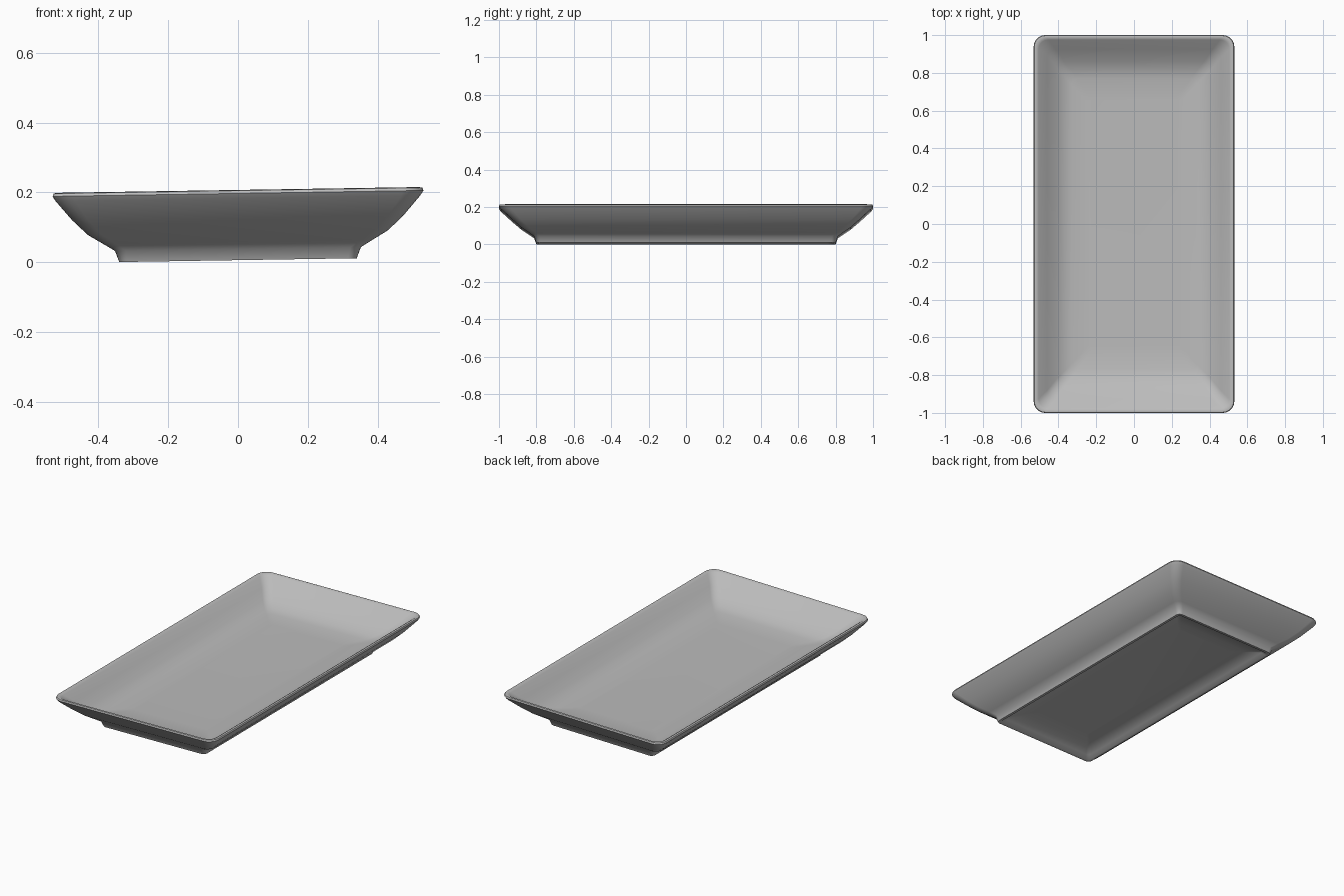
import bpy, bmesh, math

if "Cube" in bpy.data.objects:
    bpy.data.objects.remove(bpy.data.objects["Cube"], do_unlink=True)

# Glazed grey ceramic
glaze = bpy.data.materials.new("grey_glaze")
glaze.use_nodes = True
GREY = (0.5, 0.5, 0.5, 1)
glaze.diffuse_color = GREY
glaze.node_tree.nodes["Principled BSDF"].inputs["Base Color"].default_value = GREY

CORNER_STEPS = 5


def ring(bm, hx, hy, z, radius):
    """Rounded rectangle, leaning slightly upward toward the left side."""
    verts = []
    for q, (sx, sy) in enumerate([(1, 1), (-1, 1), (-1, -1), (1, -1)]):
        for i in range(CORNER_STEPS + 1):
            a = math.pi / 2 * (q + i / CORNER_STEPS)
            x = sx * (hx - radius) + radius * math.cos(a)
            y = sy * (hy - radius) + radius * math.sin(a)
            verts.append(bm.verts.new((x, y, z + 0.016 * x)))
    return verts


def loft(name, sections):
    """Skin a closed solid through the rings, capping both ends."""
    bm = bmesh.new()
    rings = [ring(bm, *s) for s in sections]
    n = len(rings[0])
    for lower, upper in zip(rings, rings[1:]):
        for i in range(n):
            j = (i + 1) % n
            bm.faces.new((lower[i], lower[j], upper[j], upper[i]))
    bm.faces.new(rings[0][::-1])
    bm.faces.new(rings[-1])
    bmesh.ops.recalc_face_normals(bm, faces=bm.faces)
    mesh = bpy.data.meshes.new(name)
    bm.to_mesh(mesh)
    bm.free()
    obj = bpy.data.objects.new(name, mesh)
    bpy.context.collection.objects.link(obj)
    mesh.materials.append(glaze)
    bpy.context.view_layer.objects.active = obj
    obj.select_set(True)
    bpy.ops.object.shade_smooth_by_angle(angle=math.radians(50))
    return obj


# Half width, half length, height, corner radius
underside = [
    (0.18, 0.62, 0.045, 0.01),
    (0.24, 0.68, 0.038, 0.015),
    (0.31, 0.765, 0.025, 0.02),
    (0.325, 0.785, 0.006, 0.02),
]
outer_wall = [
    (0.34, 0.80, 0.006, 0.025),
    (0.352, 0.812, 0.038, 0.03),
    (0.385, 0.84, 0.058, 0.035),
    (0.43, 0.88, 0.085, 0.04),
    (0.475, 0.93, 0.128, 0.045),
    (0.522, 0.99, 0.183, 0.055),
]
rim = [
    (0.531, 1.0, 0.197, 0.06),
    (0.528, 0.997, 0.205, 0.06),
    (0.518, 0.988, 0.207, 0.055),
    (0.505, 0.975, 0.199, 0.05),
]
dish = [
    (0.46, 0.925, 0.157, 0.045),
    (0.41, 0.86, 0.115, 0.04),
    (0.37, 0.815, 0.093, 0.035),
    (0.33, 0.77, 0.083, 0.03),
    (0.24, 0.66, 0.078, 0.02),
]
loft("rectangular_plate", underside + outer_wall + rim + dish)
